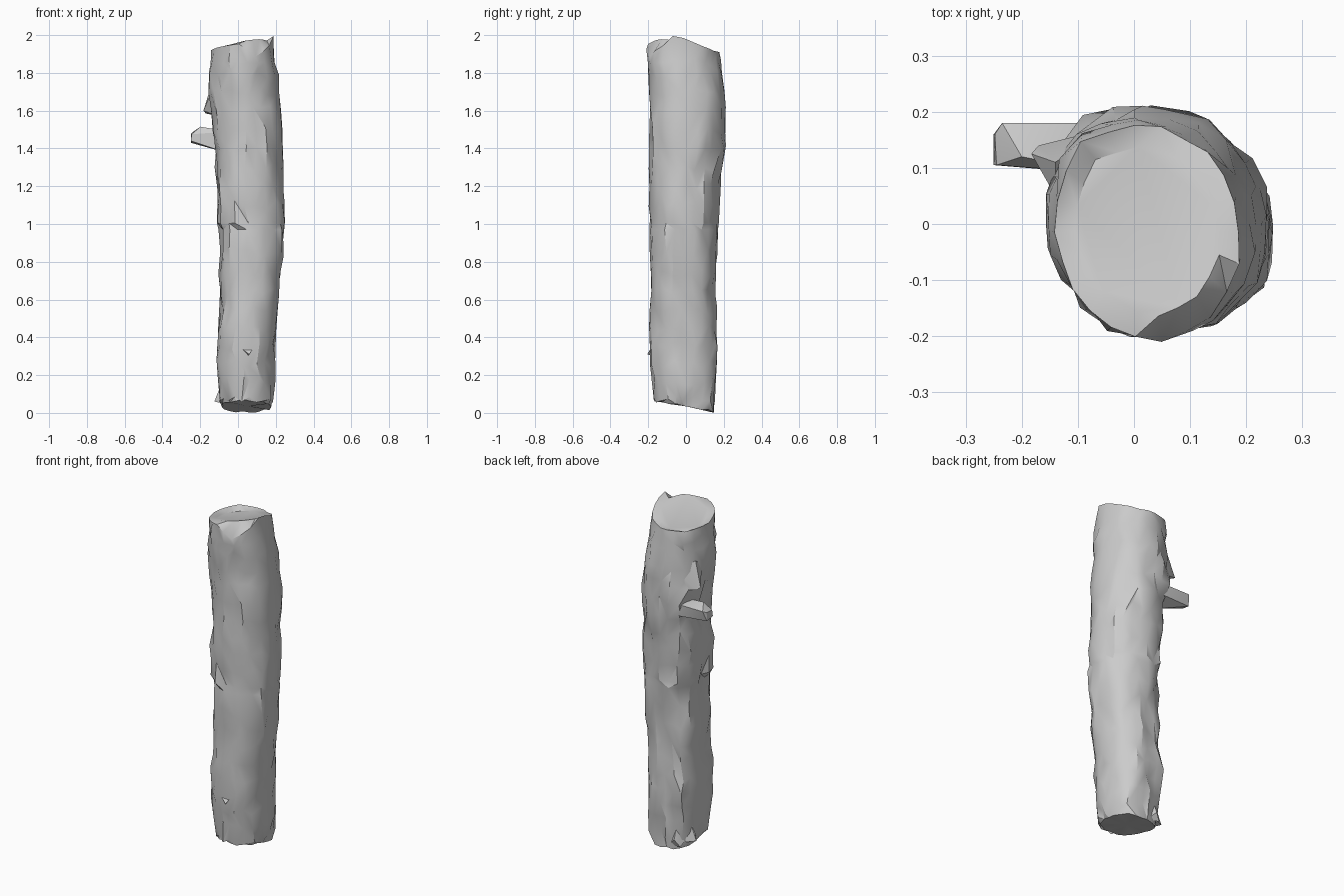
import bpy, bmesh, math, random
from mathutils import Vector

random.seed(11)
SEG = 22

old = bpy.data.objects.get("Cube")
if old:
    bpy.data.objects.remove(old)

bark = bpy.data.materials.new("bark grey")
bark.use_nodes = True
GREY = (0.6, 0.6, 0.6, 1)
bark.diffuse_color = GREY
bark.node_tree.nodes["Principled BSDF"].inputs["Base Color"].default_value = GREY


def finish(name, bm, angle):
    bmesh.ops.recalc_face_normals(bm, faces=bm.faces)
    mesh = bpy.data.meshes.new(name)
    bm.to_mesh(mesh)
    bm.free()
    mesh.materials.append(bark)
    obj = bpy.data.objects.new(name, mesh)
    bpy.context.collection.objects.link(obj)
    bpy.ops.object.select_all(action='DESELECT')
    obj.select_set(True)
    bpy.context.view_layer.objects.active = obj
    bpy.ops.object.shade_smooth_by_angle(angle=math.radians(angle))
    return obj


def lerp_table(table, t):
    """Linear lookup in rows whose first entry is the key."""
    for a, b in zip(table, table[1:]):
        if t <= b[0]:
            f = max(0, (t - a[0]) / (b[0] - a[0]))
            return [p + (q - p) * f for p, q in zip(a[1:], b[1:])]
    return list(table[-1][1:])


# Trunk outline: height, then left, right, front and back limits
OUTLINE = [
    (0.03, -0.08, 0.17, -0.16, 0.14),
    (0.12, -0.10, 0.19, -0.17, 0.15),
    (0.32, -0.105, 0.19, -0.185, 0.16),
    (0.60, -0.09, 0.205, -0.185, 0.15),
    (0.80, -0.09, 0.235, -0.185, 0.155),
    (1.00, -0.095, 0.247, -0.183, 0.16),
    (1.25, -0.105, 0.24, -0.183, 0.185),
    (1.55, -0.125, 0.242, -0.183, 0.21),
    (1.70, -0.15, 0.227, -0.19, 0.198),
    (1.80, -0.153, 0.213, -0.20, 0.188),
    (1.93, -0.14, 0.19, -0.208, 0.178),
]
# Extra fullness of the diagonal sides: height, then 45, 135, 225 and 315 degrees
CORNERS = [
    (0.03, 0.16, 0.12, 0.08, 0.04),
    (0.3, 0.16, 0.13, 0.14, 0.08),
    (0.7, 0.06, 0.16, 0.18, 0.08),
    (1.2, -0.02, 0.16, 0.15, 0.06),
    (1.5, -0.03, 0.12, 0.06, 0.04),
    (1.75, -0.03, 0.06, -0.02, 0.0),
    (1.95, -0.04, 0.0, -0.03, 0.03),
]
# Broken top rim: angle in degrees, height
RIM = [(0, 1.985), (30, 1.945), (60, 1.915), (90, 1.91), (180, 1.92), (225, 1.94),
       (266, 1.955), (294, 1.885), (330, 1.95), (345, 2.0), (360, 1.985)]


def trunk_point(deg, z, shape_z, rough):
    x0, x1, y0, y1 = lerp_table(OUTLINE, shape_z)
    a = math.radians(deg)
    scale = 1 + random.uniform(-0.055, 0.055) * rough
    for corner, extra in zip((45, 135, 225, 315), lerp_table(CORNERS, shape_z)):
        scale += extra * max(0, math.cos(2 * math.radians(deg - corner))) * (abs(deg - corner) < 45)
    # jagged ridge of bark running down the back
    ridge = max(0, 1 - abs(deg - 135) / 22)
    scale += ridge * (0.05 + random.uniform(-0.1, 0.1) * rough)
    # sunken bark panel under the front ledge
    if 190 < deg < 252 and 0.45 < shape_z < 0.98:
        scale -= 0.08
    return Vector(((x0 + x1) / 2 + (x1 - x0) / 2 * math.cos(a) * scale,
                   (y0 + y1) / 2 + (y1 - y0) / 2 * math.sin(a) * scale, z))


# Trunk: stacked irregular rings, slanted below and ragged above
bm = bmesh.new()
levels = [0.03, 0.08, 0.17, 0.26, 0.35, 0.44, 0.54, 0.64, 0.74, 0.85, 0.97, 1.005,
          1.1, 1.2, 1.3, 1.4, 1.5, 1.6, 1.7, 1.79, 1.86, 1.93]
rings = []
for i, level in enumerate(levels):
    ring = []
    for k in range(SEG):
        deg = 360 * k / SEG
        first, last = i == 0, i == len(levels) - 1
        if first:
            z = 0.035 - 0.03 * math.sin(math.radians(deg)) + random.uniform(-0.005, 0.008)
        elif last:
            z = lerp_table(RIM, deg)[0]
        elif 0.9 < level < 1.05:
            z = level
        else:
            z = level + random.uniform(-0.025, 0.025)
            if level > 1.84:
                z = min(z, lerp_table(RIM, deg)[0] - 0.03)
        turn = 0 if first or last else random.uniform(-4, 4)
        ring.append(bm.verts.new(trunk_point(deg + turn, z, level, 0.5 if first or last else 1)))
    rings.append(ring)

# Tilted flat of the break, set inside the rim
flat = []
for v in rings[-1]:
    x, y = 0.025 + (v.co.x - 0.025) * 0.78, v.co.y * 0.78
    flat.append(bm.verts.new((x, y, 1.93 + 0.2 * x - 0.2 * y)))
rings.append(flat)

for i, (low, high) in enumerate(zip(rings, rings[1:])):
    for k in range(SEG):
        n = (k + 1) % SEG
        a, b, c, d = low[k], low[n], high[n], high[k]
        if random.random() < 0.5:
            bm.faces.new((a, b, c))
            bm.faces.new((a, c, d))
        else:
            bm.faces.new((a, b, d))
            bm.faces.new((b, c, d))
bm.faces.new(flat)
hub = bm.verts.new((0.05, 0, 0.035))
for k in range(SEG):
    bm.faces.new((rings[0][k], rings[0][(k + 1) % SEG], hub))
finish("trunk", bm, 30)


def hull(name, points):
    """Faceted chunk wrapped around a few points."""
    bm = bmesh.new()
    for p in points:
        bm.verts.new(p)
    bmesh.ops.convex_hull(bm, input=bm.verts)
    return finish(name, bm, 25)


# Snapped branch stub
hull("branch_stub", [
    (-0.25, 0.105, 1.44), (-0.25, 0.16, 1.43), (-0.245, 0.105, 1.475),
    (-0.248, 0.16, 1.48), (-0.235, 0.18, 1.49), (-0.2, 0.12, 1.515),
    (-0.05, 0.18, 1.49), (-0.05, 0.09, 1.49), (-0.05, 0.18, 1.42), (-0.07, 0.09, 1.38)])
# Hooked splinter above the stub
hull("upper_splinter", [
    (-0.183, 0.125, 1.6), (-0.17, 0.14, 1.585), (-0.165, 0.115, 1.64),
    (-0.14, 0.11, 1.74), (-0.14, 0.05, 1.7), (-0.05, 0.17, 1.68),
    (-0.07, 0.16, 1.57), (-0.1, 0.08, 1.57)])
# Spurs of bark at the foot
hull("left_foot_spur", [
    (-0.125, 0.08, 0.06), (-0.11, 0.07, 0.1), (-0.08, 0.02, 0.05),
    (-0.07, 0.11, 0.05), (-0.08, 0.08, 0.17)])
hull("back_foot_spur", [
    (-0.06, 0.14, 0.03), (-0.03, 0.155, 0.07), (0.02, 0.13, 0.02),
    (-0.07, 0.1, 0.06), (-0.03, 0.12, 0.17)])
# Torn bark flap low on the front
hull("front_bark_flap", [
    (-0.02, -0.17, 0.37), (0.09, -0.17, 0.36), (0.06, -0.205, 0.31), (0.04, -0.15, 0.29)])
